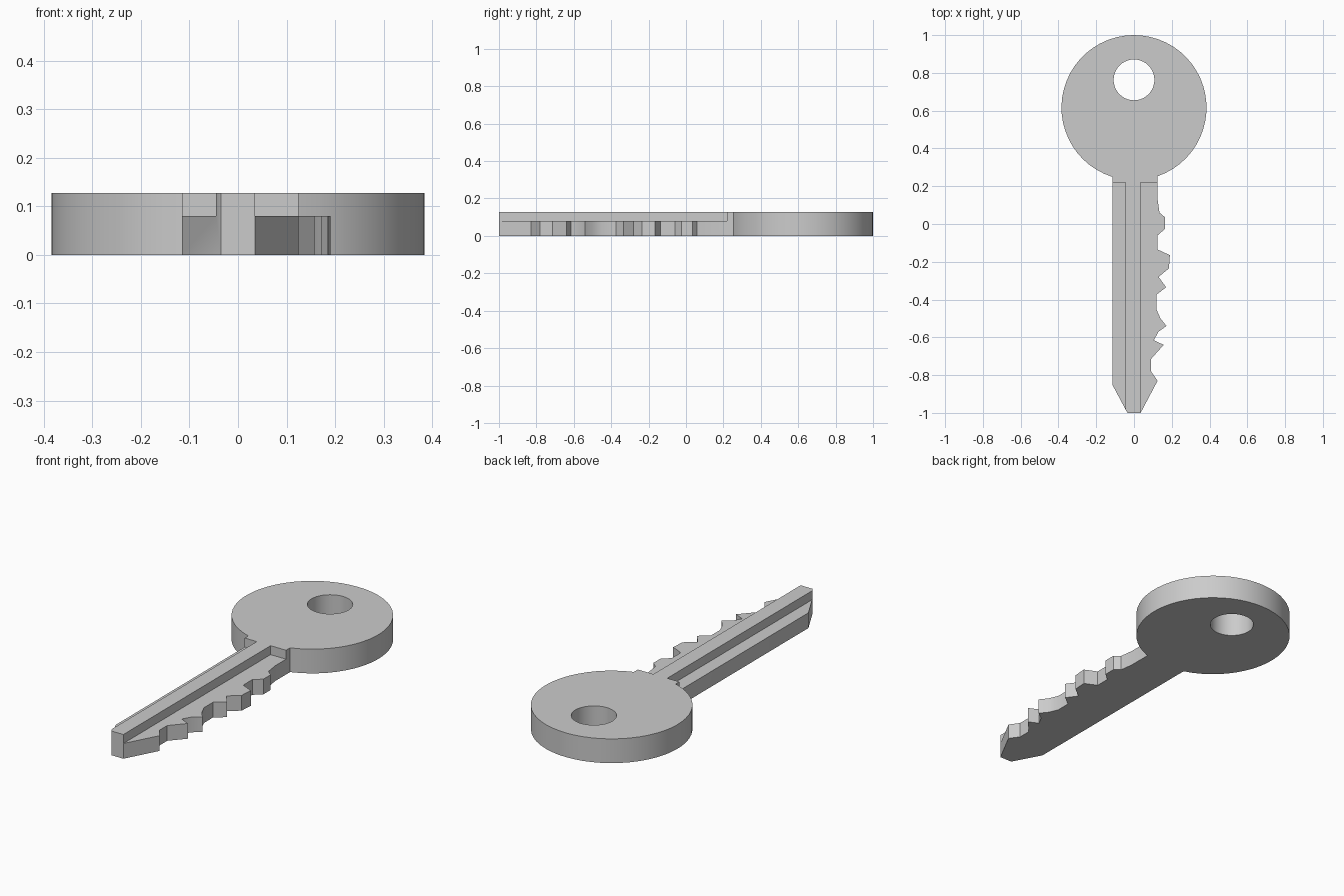
import bpy, bmesh, math

if "Cube" in bpy.data.objects:
    bpy.data.objects.remove(bpy.data.objects["Cube"])

T, STEP = 0.127, 0.08        # full thickness, blade thickness beside the rib
CY, R = 0.616, 0.384         # head centre and radius


def prism(name, pts, z0, z1):
    """Extrude a closed xy outline from z0 to z1."""
    bm = bmesh.new()
    face = bm.faces.new([bm.verts.new((x, y, z0)) for x, y in pts])
    ext = bmesh.ops.extrude_face_region(bm, geom=[face])
    for v in ext["geom"]:
        if isinstance(v, bmesh.types.BMVert):
            v.co.z = z1
    bmesh.ops.recalc_face_normals(bm, faces=bm.faces)
    me = bpy.data.meshes.new(name)
    bm.to_mesh(me)
    bm.free()
    ob = bpy.data.objects.new(name, me)
    bpy.context.collection.objects.link(ob)
    return ob


def arc(cy, r, a0, a1, n):
    return [(r * math.cos(a0 + (a1 - a0) * i / n),
             cy + r * math.sin(a0 + (a1 - a0) * i / n)) for i in range(n + 1)]


def rect(x0, x1, y0, y1):
    return [(x0, y0), (x1, y0), (x1, y1), (x0, y1)]


# Round head, starting and ending at the neck
start = -math.acos(0.125 / R)
end = math.pi + math.acos(0.115 / R)
head = arc(CY, R, start, end, 48)

# Straight back edge, tip, then the cut teeth up to the neck
blade = [(-0.115, -0.85), (-0.035, -1), (0.035, -1), (0.125, -0.83),
         (0.09, -0.78), (0.09, -0.715), (0.157, -0.64), (0.105, -0.615),
         (0.13, -0.57), (0.172, -0.54), (0.14, -0.5), (0.118, -0.45),
         (0.118, -0.375), (0.17, -0.335), (0.13, -0.28), (0.185, -0.235),
         (0.19, -0.165), (0.125, -0.135), (0.125, -0.06), (0.165, -0.025),
         (0.165, 0.035), (0.135, 0.06), (0.125, 0.13)]
key = prism("key", head + blade, 0, T)

# Cutters: key ring hole and the step on each side of the rib
hole = arc(0.763, 0.108, 0, 2 * math.pi, 40)[:-1]
cutters = [prism("hole_cutter", hole, -0.1, 0.3),
           prism("left_step_cutter", rect(-0.3, -0.045, -1.2, 0.22), STEP, 0.3),
           prism("right_step_cutter", rect(0.035, 0.3, -1.2, 0.22), STEP, 0.3)]

bpy.context.view_layer.objects.active = key
key.select_set(True)
for c in cutters:
    m = key.modifiers.new(c.name, 'BOOLEAN')
    m.operation, m.solver, m.object = 'DIFFERENCE', 'EXACT', c
    bpy.ops.object.modifier_apply(modifier=m.name)
for c in cutters:
    bpy.data.objects.remove(c)

bpy.ops.object.shade_smooth_by_angle(angle=math.radians(30))
